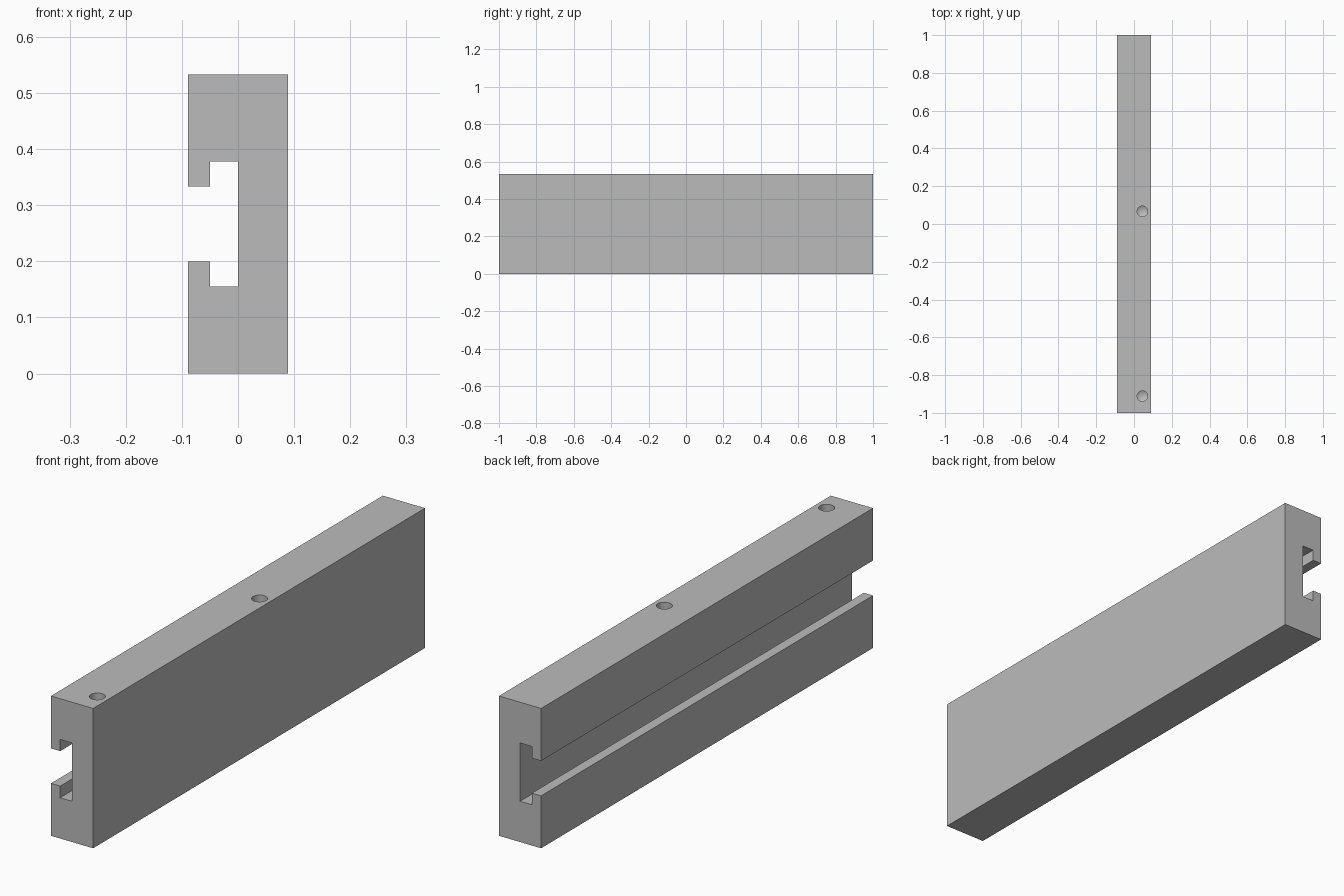
import bpy, bmesh, math
from mathutils import Matrix

cube = bpy.data.objects.get("Cube")
if cube:
    bpy.data.objects.remove(cube, do_unlink=True)

HALF_W, HEIGHT, HALF_L = 0.0889, 0.5333, 1.0
MID = HEIGHT / 2

grey = bpy.data.materials.new("plain_grey")
grey.use_nodes = True
colour = (0.5, 0.5, 0.5, 1)
grey.diffuse_color = colour
grey.node_tree.nodes["Principled BSDF"].inputs["Base Color"].default_value = colour


def add_object(name, bm):
    bmesh.ops.recalc_face_normals(bm, faces=bm.faces)
    mesh = bpy.data.meshes.new(name)
    bm.to_mesh(mesh)
    bm.free()
    mesh.materials.append(grey)
    obj = bpy.data.objects.new(name, mesh)
    bpy.context.collection.objects.link(obj)
    return obj


# Bar with a T-slot: upper half of the section, mirrored about mid height
upper = [(HALF_W, MID), (-HALF_W, MID), (-HALF_W, 0.0667),
         (-0.05, 0.0667), (-0.05, 0.1111), (0, 0.1111)]
section = upper + [(x, -z) for x, z in reversed(upper)]
bm = bmesh.new()
face = bm.faces.new([bm.verts.new((x, -HALF_L, z + MID)) for x, z in section])
extruded = bmesh.ops.extrude_face_region(bm, geom=[face])["geom"]
bmesh.ops.translate(bm, vec=(0, 2 * HALF_L, 0),
                    verts=[v for v in extruded if isinstance(v, bmesh.types.BMVert)])
bar = add_object("slotted_bar", bm)

# Drilled holes in the top, with conical bottoms
RADIUS, DEPTH, TIP = 0.0278, 0.12, 0.016
bm = bmesh.new()
for y in (-0.911, 0.067):
    for r_low, r_high, low, high in ((RADIUS, RADIUS, -DEPTH, 0.05),):
        drill = bmesh.ops.create_cone(
            bm, cap_ends=True, segments=32, radius1=r_low, radius2=r_high,
            depth=high - low,
            matrix=Matrix.Translation((0.0444, y, HEIGHT + (low + high) / 2)))
    bottom = [f for f in bm.faces if len(f.verts) > 4
              and f.calc_center_median().z < HEIGHT
              and abs(f.calc_center_median().y - y) < RADIUS]
    tip = bmesh.ops.poke(bm, faces=bottom)["verts"]
    bmesh.ops.translate(bm, verts=tip, vec=(0, 0, -TIP))
drills = add_object("hole_cutter", bm)
drills.hide_render = True

cut = bar.modifiers.new("drilled_holes", "BOOLEAN")
cut.operation = "DIFFERENCE"
cut.solver = "EXACT"
cut.object = drills

# Apply the cut, drop the cutter and smooth the hole walls
bpy.context.view_layer.objects.active = bar
bar.select_set(True)
bpy.ops.object.modifier_apply(modifier=cut.name)
bpy.data.objects.remove(drills, do_unlink=True)
bpy.ops.object.shade_smooth_by_angle(angle=math.radians(25))
